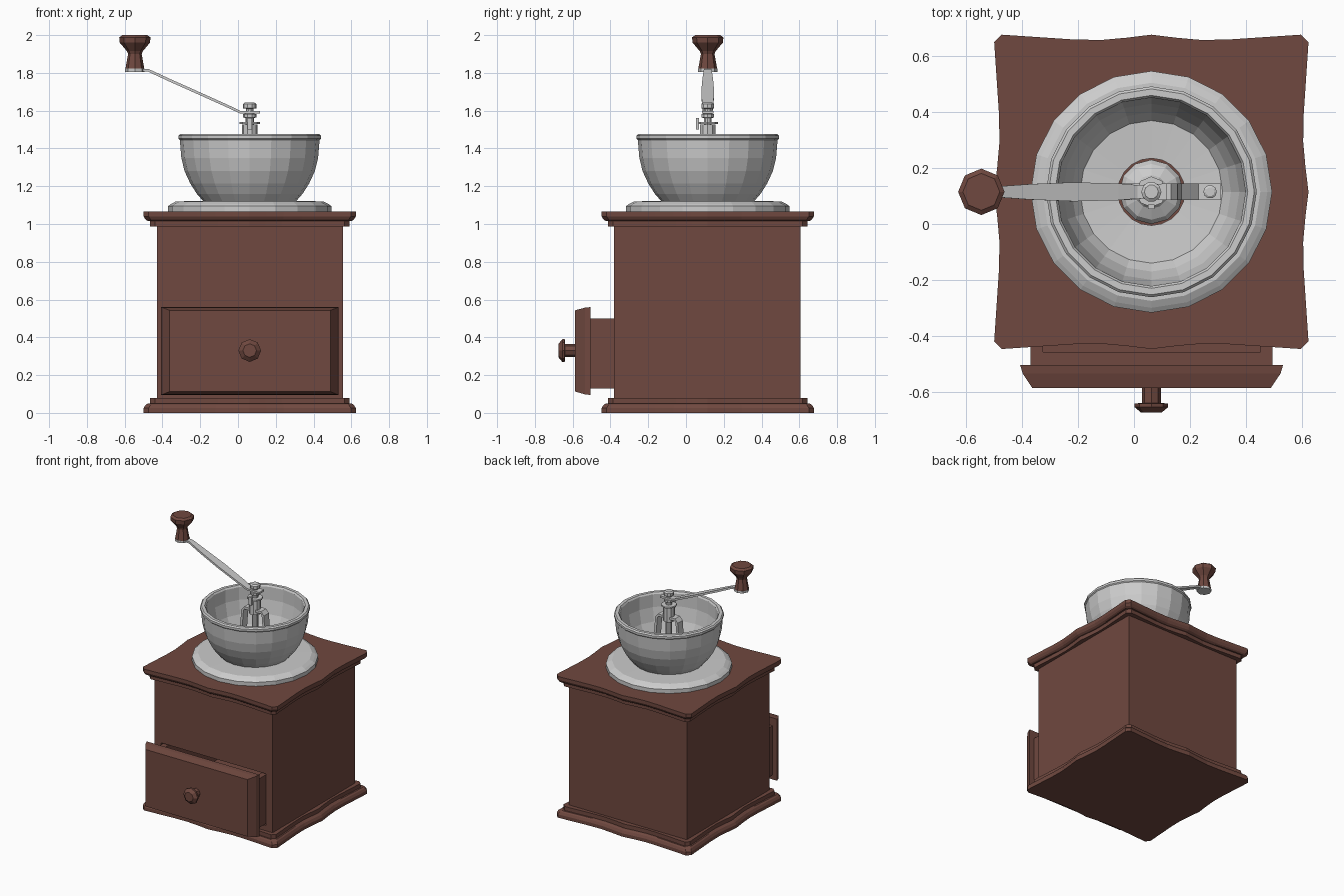
import bpy, bmesh, math
from mathutils import Matrix, Vector

if "Cube" in bpy.data.objects:
    bpy.data.objects.remove(bpy.data.objects["Cube"])

CX, CY = 0.062, 0.115          # main vertical axis
wood = bpy.data.materials.new("wood")
wood.diffuse_color = (0.16, 0.065, 0.05, 1)
wood.use_nodes = True
wood.node_tree.nodes["Principled BSDF"].inputs["Base Color"].default_value = wood.diffuse_color


def finish(name, bm, mat=None):
    bmesh.ops.remove_doubles(bm, verts=bm.verts, dist=1e-5)
    bmesh.ops.recalc_face_normals(bm, faces=bm.faces)
    me = bpy.data.meshes.new(name)
    bm.to_mesh(me)
    bm.free()
    ob = bpy.data.objects.new(name, me)
    bpy.context.collection.objects.link(ob)
    if mat:
        me.materials.append(mat)
    return ob


def loft(name, rings, mat=None, cap=True, close=False, xf=None):
    """Skin equal-length point rings."""
    bm = bmesh.new()
    vs = [[bm.verts.new(p) for p in r] for r in rings]
    n = len(vs[0])
    pairs = list(zip(vs, vs[1:])) + ([(vs[-1], vs[0])] if close else [])
    for a, b in pairs:
        for i in range(n):
            j = (i + 1) % n
            bm.faces.new((a[i], a[j], b[j], b[i]))
    if cap and not close:
        bm.faces.new(vs[0])
        bm.faces.new(vs[-1])
    if xf:
        bmesh.ops.transform(bm, matrix=xf, verts=bm.verts)
    return finish(name, bm, mat)


def lathe(name, prof, n, loc, mat=None, rot=None, close=False):
    """Revolve (radius, height) points around the local z axis."""
    rings = [[(r * math.cos(2 * math.pi * i / n), r * math.sin(2 * math.pi * i / n), z)
              for i in range(n)] for r, z in prof]
    xf = Matrix.Translation(loc) @ (rot or Matrix())
    return loft(name, rings, mat, close=close, xf=xf)


def box(name, x, y, z, mat=None):
    bm = bmesh.new()
    bmesh.ops.create_cube(bm, size=1)
    for v in bm.verts:
        v.co = [r[0] + (c + 0.5) * (r[1] - r[0]) for r, c in zip((x, y, z), v.co)]
    return finish(name, bm, mat)


def cut(ob, cutter):
    cutter.hide_render = True
    cutter.hide_set(True)
    m = ob.modifiers.new("cut", 'BOOLEAN')
    m.operation, m.object, m.solver = 'DIFFERENCE', cutter, 'EXACT'


def strip(name, path, thick):
    """Flat bar along x: path of (x, z, half width), offset from the axis."""
    rings = []
    for i, (x, z, w) in enumerate(path):
        a, b = path[max(i - 1, 0)], path[min(i + 1, len(path) - 1)]
        t = Vector((b[0] - a[0], b[1] - a[1])).normalized() * thick / 2
        nx, nz = -t.y, t.x
        rings.append([(CX + x + s * nx, CY + k * w, z + s * nz)
                      for s, k in ((1, -1), (1, 1), (-1, 1), (-1, -1))])
    return loft(name, rings)


# wavy moulded boards at the bottom and top of the case
side = [(0.562, -0.535), (0.545, -0.28), (0.543, -0.18), (0.551, -0.09), (0.562, 0),
        (0.551, 0.09), (0.543, 0.18), (0.545, 0.28), (0.562, 0.535)]


def moulding(name, steps):
    rings = []
    for z, inset in steps:
        k = (0.562 - inset) / 0.562
        rings.append([(CX + k * (x * c - y * s), CY + k * (x * s + y * c), z)
                      for c, s in ((1, 0), (0, 1), (-1, 0), (0, -1)) for x, y in side])
    return loft(name, rings, wood)


steps = [(0, 0), (0.025, 0), (0.042, 0.01), (0.05, 0.022), (0.05, 0.034), (0.08, 0.034)]
moulding("base_board", steps)
moulding("top_board", [(1.066 - z, i) for z, i in steps])

# case with a drawer opening
case = box("case", (-0.43, 0.555), (-0.38, 0.605), (0.07, 1.0), wood)
cut(case, box("drawer_opening_cutter", (-0.375, 0.5), (-0.5, 0.45), (0.12, 0.51)))

# drawer tray, bevelled front and knob
tray = box("drawer_tray", (-0.37, 0.495), (-0.51, 0.33), (0.13, 0.5), wood)
cut(tray, box("drawer_tray_cutter", (-0.325, 0.452), (-0.458, 0.285), (0.17, 0.7)))


def panel(x0, x1, z0, z1, y):
    return [(x0, y, z0), (x1, y, z0), (x1, y, z1), (x0, y, z1)]


loft("drawer_front", [panel(-0.407, 0.533, 0.095, 0.56, -0.505),
                      panel(-0.398, 0.524, 0.098, 0.557, -0.535),
                      panel(-0.363, 0.489, 0.113, 0.543, -0.587)], wood)
lathe("drawer_knob", [(0.034, 0), (0.034, 0.055), (0.06, 0.057), (0.06, 0.07), (0.036, 0.09)],
      8, (CX, -0.585, 0.33), wood, Matrix.Rotation(math.pi / 2, 4, 'X'))

# metal flange and hopper bowl
lathe("bowl_flange", [(0.432, 1.06), (0.432, 1.095), (0.415, 1.107), (0.39, 1.12), (0.2, 1.122),
                      (0.2, 1.06)], 20, (CX, CY, 0), close=True)
lathe("hopper_bowl", [(0.245, 1.12), (0.28, 1.16), (0.315, 1.215), (0.345, 1.28), (0.362, 1.35),
                      (0.37, 1.445), (0.377, 1.452), (0.377, 1.468), (0.368, 1.477),
                      (0.345, 1.477), (0.337, 1.465), (0.335, 1.37), (0.315, 1.27),
                      (0.285, 1.2), (0.255, 1.16), (0.12, 1.15), (0.12, 1.12)],
      20, (CX, CY, 0), close=True)
lathe("grinding_burr", [(0.115, 1.1), (0.1, 1.12), (0.06, 1.14), (0.03, 1.18)], 12, (CX, CY, 0))

# bracket bridging the bowl floor
leg = [(0.25, 1.168, 0.03), (0.165, 1.168, 0.03), (0.1, 1.24, 0.03), (0.085, 1.43, 0.03),
       (0.07, 1.45, 0.03)]
strip("bracket", leg + [(-x, z, w) for x, z, w in leg[::-1]], 0.018)
for s in (-1, 1):
    lathe("bracket_screw", [(0.024, 1.17), (0.024, 1.183), (0.016, 1.188)], 10,
          (CX + s * 0.21, CY, 0))

# spindle with collar, adjusting nut and cap
lathe("spindle", [(0.022, 1.12), (0.022, 1.42), (0.042, 1.42), (0.042, 1.528), (0.022, 1.528),
                  (0.022, 1.56), (0.035, 1.565), (0.035, 1.582), (0.02, 1.585), (0.02, 1.61),
                  (0.036, 1.613), (0.036, 1.635), (0.025, 1.643)], 10, (CX, CY, 0))
lathe("adjusting_nut", [(0.055, 1.53), (0.055, 1.541)], 8, (CX, CY, 0))
box("locking_tab", (CX - 0.012, CX + 0.012), (CY - 0.062, CY - 0.045), (1.5, 1.56))

# crank arm and wooden grip
strip("crank_arm", [(0.055, 1.592, 0.03), (-0.05, 1.592, 0.024), (-0.12, 1.625, 0.03),
                    (-0.28, 1.697, 0.034), (-0.43, 1.764, 0.028), (-0.54, 1.815, 0.02),
                    (-0.65, 1.815, 0.02)], 0.014)
lathe("crank_grip_washer", [(0.052, 1.806), (0.052, 1.822)], 8, (-0.546, CY, 0))
lathe("crank_grip", [(0.05, 1.822), (0.036, 1.9), (0.042, 1.915), (0.08, 1.96), (0.083, 1.988),
                     (0.066, 2.0)], 8, (-0.546, CY, 0), wood)
